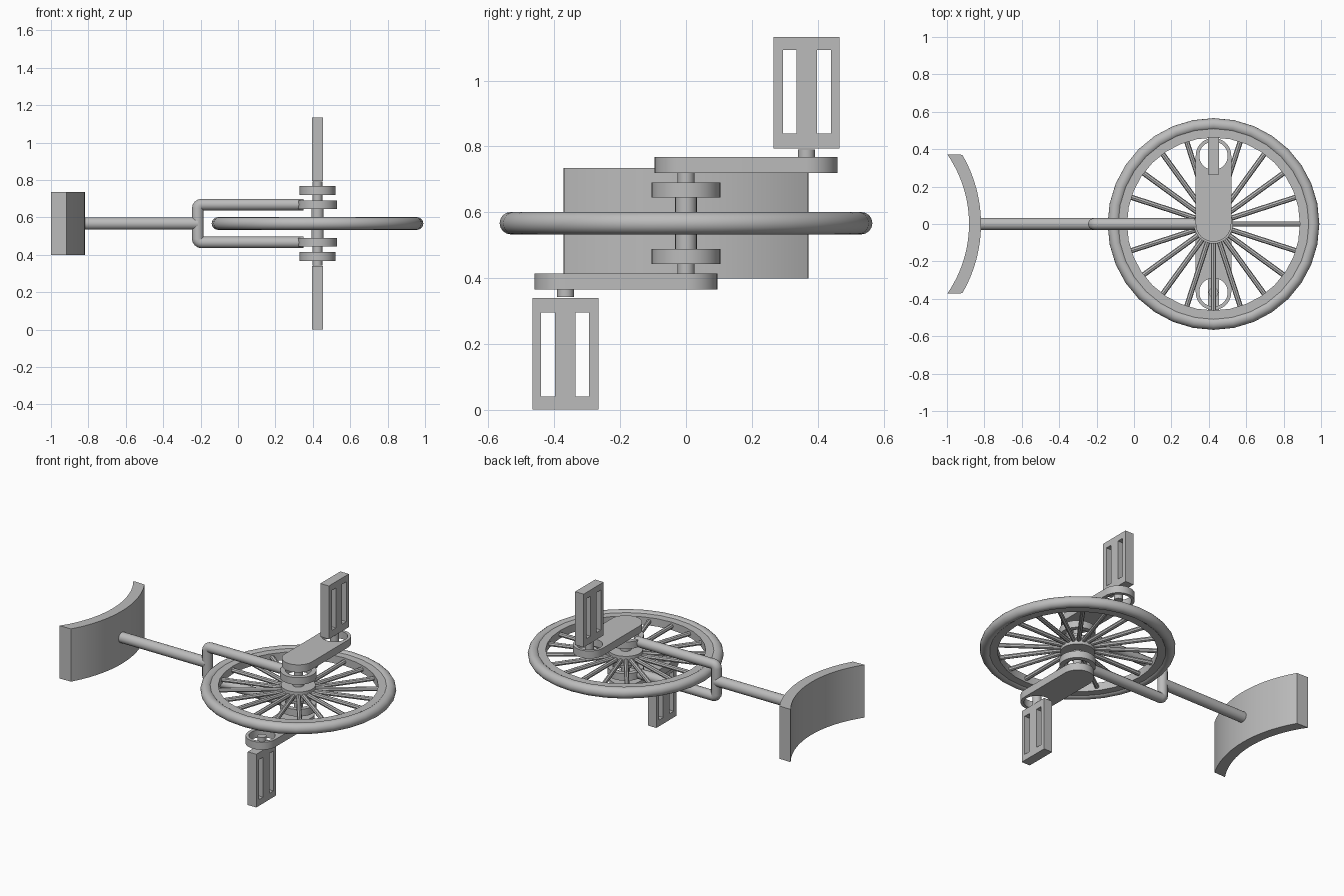
import bpy
import math
from mathutils import Vector, Matrix

old = bpy.data.objects.get("Cube")
if old:
    bpy.data.objects.remove(old, do_unlink=True)

grey = bpy.data.materials.new("plain grey")
grey.use_nodes = True
grey.diffuse_color = (0.5, 0.5, 0.5, 1)
grey.node_tree.nodes["Principled BSDF"].inputs["Base Color"].default_value = (0.5, 0.5, 0.5, 1)

AX, MID = 0.425, 0.567          # wheel axle x and wheel plane height
HUB = Vector((AX, 0, MID))


def finish(obj, name):
    obj.name = name
    obj.data.materials.clear()
    obj.data.materials.append(grey)
    bpy.ops.object.select_all(action='DESELECT')
    obj.select_set(True)
    bpy.context.view_layer.objects.active = obj
    bpy.ops.object.shade_smooth_by_angle(angle=math.radians(35))
    return obj


def rod(name, a, b, radius, sides=20):
    a, b = Vector(a), Vector(b)
    bpy.ops.mesh.primitive_cylinder_add(vertices=sides, radius=radius, depth=(b - a).length)
    obj = bpy.context.object
    turn = (b - a).to_track_quat('Z', 'Y').to_matrix().to_4x4()
    obj.matrix_world = Matrix.Translation((a + b) / 2) @ turn
    return finish(obj, name)


def curve_mesh(name, loops, matrix, cyclic=True, extrude=0, bevel=0):
    """Filled plate with holes (extrude) or a tube along a path (bevel)."""
    cu = bpy.data.curves.new(name, 'CURVE')
    cu.dimensions = '2D' if extrude else '3D'
    cu.fill_mode = 'BOTH' if extrude else 'FULL'
    cu.extrude, cu.bevel_depth, cu.bevel_resolution = extrude, bevel, 4
    cu.use_fill_caps = not cyclic
    for pts in loops:
        sp = cu.splines.new('POLY')
        sp.points.add(len(pts) - 1)
        for p, co in zip(sp.points, pts):
            p.co = (co[0], co[1], 0, 1)
        sp.use_cyclic_u = cyclic
    obj = bpy.data.objects.new(name, cu)
    bpy.context.collection.objects.link(obj)
    obj.matrix_world = matrix
    bpy.ops.object.select_all(action='DESELECT')
    obj.select_set(True)
    bpy.context.view_layer.objects.active = obj
    bpy.ops.object.convert(target='MESH')
    return finish(bpy.context.object, name)


def arc(cx, cy, r, start, end, n=24):
    return [(cx + r * math.cos(math.radians(start + (end - start) * i / n)),
             cy + r * math.sin(math.radians(start + (end - start) * i / n)))
            for i in range(n + 1)]


def circle(cx, cy, r, n=32):
    return arc(cx, cy, r, 0, 360, n)[:-1]


def box(y0, y1, z0, z1):
    return [(y0, z0), (y1, z0), (y1, z1), (y0, z1)]


at_hub = Matrix.Translation(HUB)

# Wheel: tyre, flat rim, hub and spokes
bpy.ops.mesh.primitive_torus_add(location=HUB, major_radius=0.532, minor_radius=0.034,
                                 major_segments=32, minor_segments=16)
finish(bpy.context.object, "tyre")
curve_mesh("rim", [circle(0, 0, 0.53), circle(0, 0, 0.462)], at_hub, extrude=0.025)
rod("wheel_hub", HUB - Vector((0, 0, 0.03)), HUB + Vector((0, 0, 0.03)), 0.1, 32)
rod("hub_sleeve", HUB - Vector((0, 0, 0.08)), HUB + Vector((0, 0, 0.08)), 0.033)
for i in range(20):
    d = Vector((math.cos(i * math.pi / 10), math.sin(i * math.pi / 10), 0))
    rod("spoke", HUB + d * 0.08, HUB + d * 0.48, 0.014, 8)
rod("axle", HUB - Vector((0, 0, 0.19)), HUB + Vector((0, 0, 0.19)), 0.026)

# Fork: rounded U tube standing in the XZ plane, with bearing collars
R, ARM, BACK = 0.02, 0.101, -0.215
half = arc(BACK + R, ARM - R, R, 90, 180, 4)
path = [(0.35, ARM)] + half + [(x, -z) for x, z in reversed(half)] + [(0.35, -ARM)]
stand = Matrix.Translation((0, 0, MID)) @ Matrix.Rotation(math.pi / 2, 4, 'X')
curve_mesh("fork", [path], stand, cyclic=False, bevel=0.031)
rod("seat_post", (-0.84, 0, MID), (BACK, 0, MID), 0.033)

# Curved saddle
outer = arc(-1.5525, 0, 0.7345, -30.25, 30.25)
inner = arc(-1.535, 0, 0.653, 34.8, -34.8)
curve_mesh("saddle", [outer + inner], at_hub @ Matrix.Translation((-AX, 0, 0)), extrude=0.168)

# Crank sets: the lower one is the upper one turned half round the x axis
capsule = arc(0, 0, 0.095, 180, 360) + arc(0, 0.365, 0.095, 0, 180)
slots = [box(0.294, 0.335, 0.272, 0.526), box(0.398, 0.44, 0.272, 0.526)]
upright = Matrix(((0, 0, 1, 0), (1, 0, 0, 0), (0, 1, 0, 0), (0, 0, 0, 1)))
for side, angle in (("upper", 0), ("lower", math.pi)):
    base = at_hub @ Matrix.Rotation(angle, 4, 'X')
    curve_mesh(side + "_collar", [circle(0, 0, 0.105), circle(0, 0, 0.075)],
               base @ Matrix.Translation((0, 0, ARM)), extrude=0.0225)
    curve_mesh(side + "_crank", [capsule, circle(0, 0.365, 0.076)],
               base @ Matrix.Translation((0, 0, 0.177)), extrude=0.024)
    rod(side + "_pedal_spindle", base @ Vector((0, 0.366, 0.155)),
        base @ Vector((0, 0.366, 0.224)), 0.026)
    curve_mesh(side + "_pedal", [box(0.265, 0.466, 0.227, 0.566)] + slots,
               base @ upright, extrude=0.03)
